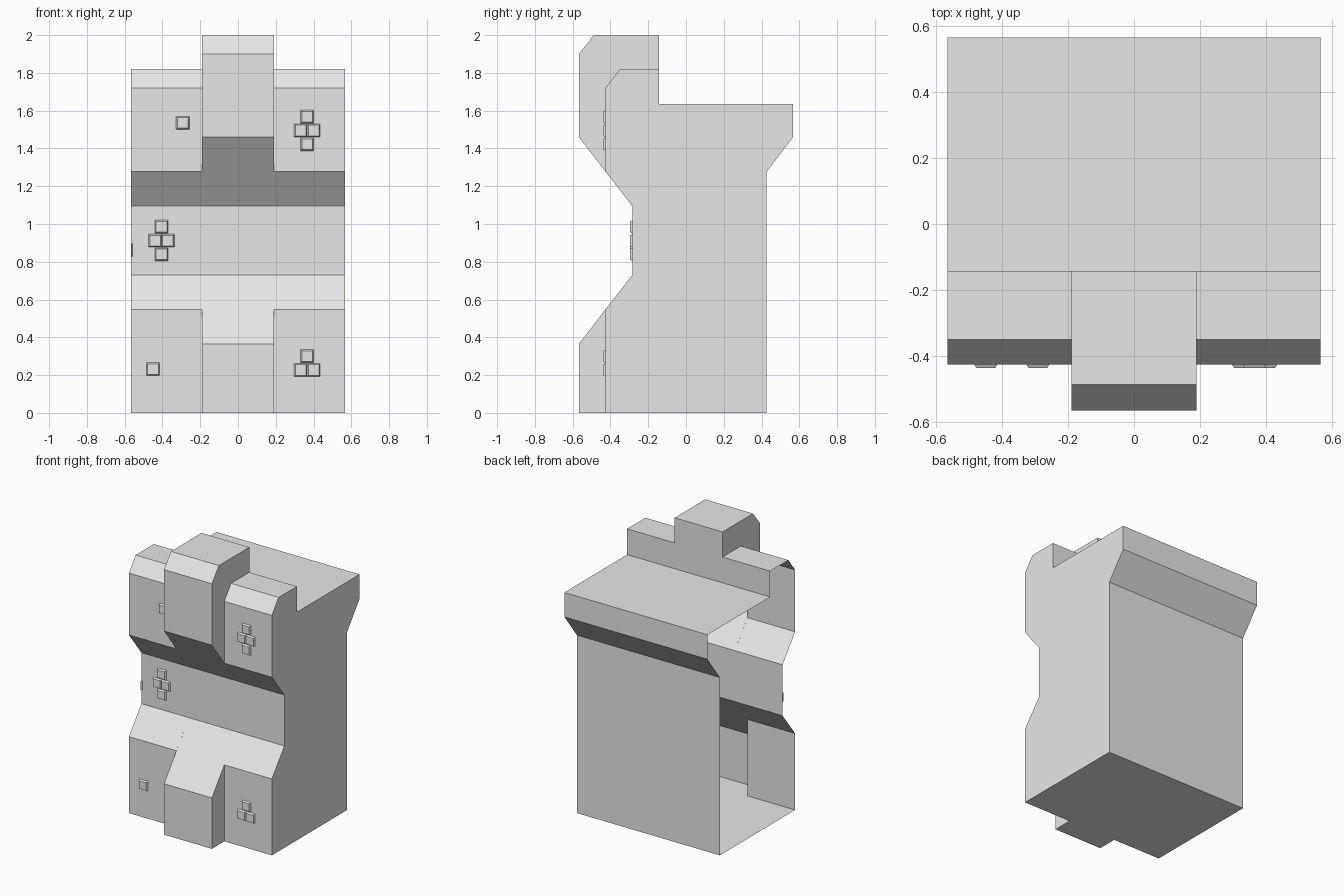
import bpy
import bmesh

cube = bpy.data.objects.get("Cube")
if cube:
    bpy.data.objects.remove(cube, do_unlink=True)

HALF, COL = 0.567, 0.19        # half widths of the wall and of the centre column
FACE, MID, OUT = -0.426, -0.284, -0.567   # front planes: sides, waist, column
PARAPET = -0.143               # back plane of the parapet

stone = bpy.data.materials.new("grey stone")
stone.use_nodes = True
grey = (0.8, 0.8, 0.8, 1)
stone.diffuse_color = grey
stone.node_tree.nodes["Principled BSDF"].inputs["Base Color"].default_value = grey


def finish(name, bm):
    mesh = bpy.data.meshes.new(name)
    bm.to_mesh(mesh)
    bm.free()
    mesh.materials.append(stone)
    obj = bpy.data.objects.new(name, mesh)
    bpy.context.collection.objects.link(obj)
    return obj


# Side profiles as (y, z), running up the front and down the back
waist = [(MID, 0.73), (MID, 1.095)]
back = [(PARAPET, 1.635), (-OUT, 1.635), (-OUT, 1.46), (-FACE, 1.275), (-FACE, 0)]
side_low = [(FACE, 0), (FACE, 0.548)]
side_high = [(FACE, 1.277), (FACE, 1.72), (-0.35, 1.82), (PARAPET, 1.82)]
column_low = [(OUT, 0), (OUT, 0.365)]
column_high = [(OUT, 1.46), (OUT, 1.9), (-0.488, 2), (PARAPET, 2)]
side = side_low + waist + side_high + back
column = column_low + waist + column_high + back


def strip(bm, profile, x0, x1):
    """Sweep a closed profile along x, leaving both ends open."""
    a, b = ([bm.verts.new((x, y, z)) for y, z in profile] for x in (x0, x1))
    for i in range(len(profile)):
        bm.faces.new((a[i - 1], b[i - 1], b[i], a[i]))


def cap(bm, profile, x, direction):
    """Fill a profile at x, facing along the sign of direction."""
    face = bm.faces.new([bm.verts.new((x, y, z)) for y, z in profile])
    face.normal_update()
    if face.normal.x * direction < 0:
        face.normal_flip()


# Wall shell, open on its joining side at -x
bm = bmesh.new()
strip(bm, side, -HALF, -COL)
strip(bm, column, -COL, COL)
strip(bm, side, COL, HALF)
for f in bm.faces:
    f.normal_update()
if max(bm.faces, key=lambda f: f.calc_center_median().z).normal.z < 0:
    bmesh.ops.reverse_faces(bm, faces=bm.faces[:])
cap(bm, side, HALF, 1)
for s in (-1, 1):
    cap(bm, column_low + side_low[::-1], s * COL, s)
    cap(bm, column_high + side_high[::-1], s * COL, s)
bmesh.ops.remove_doubles(bm, verts=bm.verts[:], dist=0.0005)
# Merge the flat strips across the width of the wall
bmesh.ops.dissolve_limit(bm, angle_limit=0.01, verts=bm.verts[:], edges=bm.edges[:])
finish("castle_wall", bm)


def brick(name, x, z, y, left=-0.035, right=0.035):
    """Small raised brick with sloping edges and an open back."""
    bm = bmesh.new()
    rings = []
    for depth, inset in ((0, 0), (0.012, 0.007)):
        lo, hi, h = x + min(left + inset, right), x + right - inset, 0.035 - inset
        lo = min(lo, hi)
        rings.append([bm.verts.new((px, y - depth, pz)) for px, pz in
                      ((lo, z - h), (hi, z - h), (hi, z + h), (lo, z + h))])
    base, top = rings
    for i in range(4):
        bm.faces.new((base[i - 1], base[i], top[i], top[i - 1]))
    bm.faces.new(top)
    finish(name, bm)


# Exposed bricks: clusters form a cross of up to four
cross = [(0, 0.073), (-0.034, 0), (0.034, 0), (0, -0.073)]
clusters = [("upper_brick", 0.366, 1.495, FACE, cross),
            ("middle_brick", -0.405, 0.912, MID, cross),
            ("lower_brick", 0.366, 0.227, FACE, cross[:3]),
            ("upper_single_brick", -0.292, 1.535, FACE, [(0, 0)]),
            ("lower_single_brick", -0.45, 0.232, FACE, [(0, 0)])]
for name, x, z, y, offsets in clusters:
    for i, (dx, dz) in enumerate(offsets):
        brick(f"{name}_{i + 1}", x + dx, z + dz, y)
# Brick cut off by the open edge of the wall
brick("edge_brick", -HALF, 0.862, MID, 0, 0.008)
